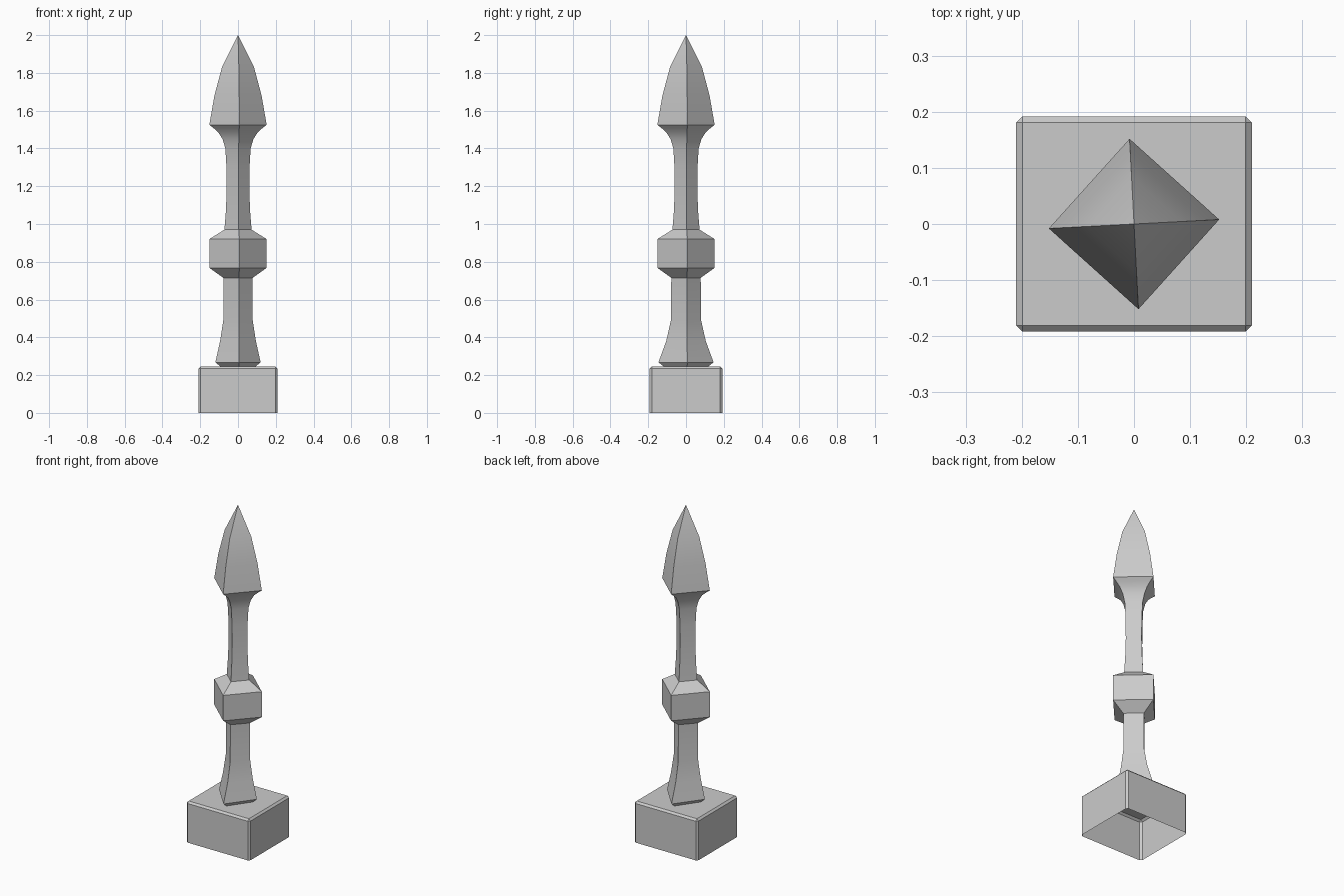
import bpy
import bmesh
import math

cube = bpy.data.objects.get("Cube")
if cube:
    bpy.data.objects.remove(cube, do_unlink=True)

# Single plain stone colour
stone = bpy.data.materials.new("grey stone")
stone.use_nodes = True
colour = (0.6, 0.6, 0.6, 1)
stone.diffuse_color = colour
stone.node_tree.nodes["Principled BSDF"].inputs["Base Color"].default_value = colour


def add_object(name, bm):
    """Turn a bmesh into a shaded object with sharp corners kept."""
    bmesh.ops.recalc_face_normals(bm, faces=bm.faces)
    mesh = bpy.data.meshes.new(name)
    bm.to_mesh(mesh)
    bm.free()
    mesh.materials.append(stone)
    obj = bpy.data.objects.new(name, mesh)
    bpy.context.collection.objects.link(obj)
    bpy.ops.object.select_all(action="DESELECT")
    obj.select_set(True)
    bpy.context.view_layer.objects.active = obj
    bpy.ops.object.shade_smooth_by_angle(angle=math.radians(30))
    return obj


# Plinth: hollow box, open below, chamfered on top and upright edges
WIDTH, DEPTH, HEIGHT = 0.42, 0.384, 0.245
bm = bmesh.new()
bmesh.ops.create_cube(bm, size=1)
for v in bm.verts:
    v.co = (v.co.x * WIDTH, v.co.y * DEPTH, (v.co.z + 0.5) * HEIGHT)
floor = [f for f in bm.faces if f.calc_center_median().z < 0.01]
edges = [e for e in bm.edges if max(v.co.z for v in e.verts) > 0.01]
bmesh.ops.bevel(bm, geom=edges, offset=0.011, segments=1, affect="EDGES")
bmesh.ops.recalc_face_normals(bm, faces=bm.faces)
floor = [f for f in bm.faces if all(v.co.z < 0.001 for v in f.verts)]
bmesh.ops.delete(bm, geom=floor, context="FACES")
add_object("plinth", bm)

# Post: four-sided turned profile as (height, x radius, y radius)
foot = [(0.243, 0.09, 0.115), (0.268, 0.12, 0.146), (0.38, 0.095, 0.105), (0.49, 0.078, 0.08)]
shaft_and_spike = [
    (0.715, 0.078), (0.768, 0.152), (0.92, 0.152), (0.97, 0.072),   # collar
    (1.07, 0.064), (1.18, 0.06), (1.3, 0.061), (1.4, 0.067),        # waist
    (1.45, 0.082), (1.485, 0.104), (1.508, 0.13), (1.525, 0.152),   # flare
    (1.68, 0.125), (1.83, 0.085),                                   # spike
]
profile = foot + [(z, r, r) for z, r in shaft_and_spike]
TWIST = math.radians(3)

bm = bmesh.new()
rings = []
for z, rx, ry in profile:
    angles = [TWIST + i * math.pi / 2 for i in range(4)]
    rings.append([bm.verts.new((rx * math.cos(a), ry * math.sin(a), z)) for a in angles])
for lower, upper in zip(rings, rings[1:]):
    for i in range(4):
        j = (i + 1) % 4
        bm.faces.new((lower[i], lower[j], upper[j], upper[i]))
tip = bm.verts.new((0, 0, 2))
for i in range(4):
    bm.faces.new((rings[-1][i], rings[-1][(i + 1) % 4], tip))
bm.faces.new(rings[0][::-1])
add_object("spiked_post", bm)
